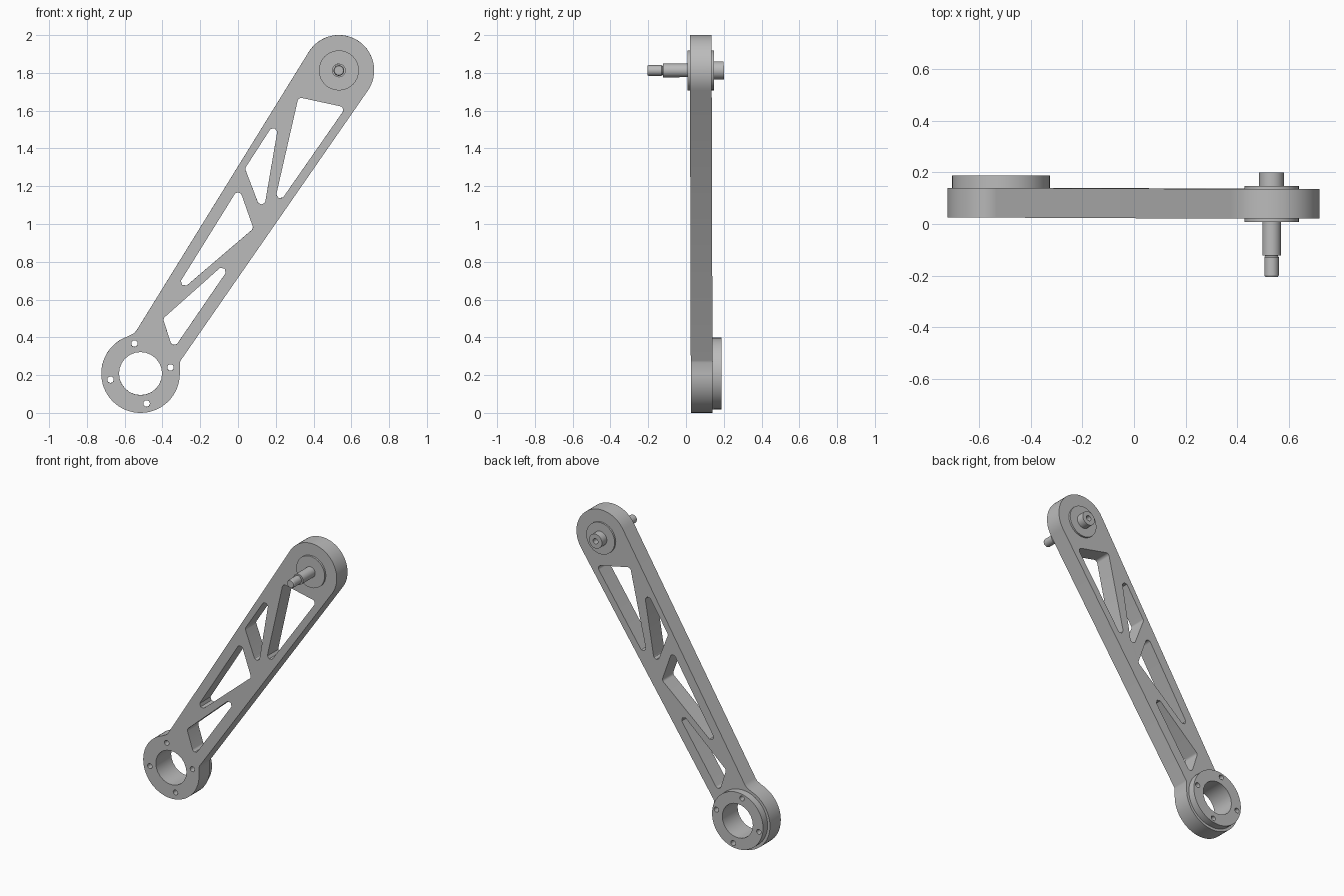
import bpy, bmesh
from math import sin, cos, pi, radians, tau
from mathutils import Vector, Matrix

if "Cube" in bpy.data.objects:
    bpy.data.objects.remove(bpy.data.objects["Cube"])

steel = bpy.data.materials.new("grey steel")
steel.use_nodes = True
GREY = (0.5, 0.5, 0.5, 1)
steel.diffuse_color = GREY
steel.node_tree.nodes["Principled BSDF"].inputs["Base Color"].default_value = GREY

LOW = Vector((-0.516, 0.208))    # centre of the clamp ring (x, z)
TOP = Vector((0.534, 1.813))     # centre of the shaft end
LEAN = Matrix.Rotation(0.0028, 4, "X")


def arc(c, r, a0=0, a1=360, n=48):
    """Points of an arc in the x-z plane; a full turn leaves out the repeat."""
    last = n if a1 - a0 >= 360 else n - 1
    angles = [radians(a0 + (a1 - a0) * i / last) for i in range(n)]
    return [c + r * Vector((cos(a), sin(a))) for a in angles]


def rounded(corners, r=0.021, n=6):
    """Polygon with every corner replaced by a tangent arc."""
    pts = []
    corners = [Vector(c) for c in corners]
    for i, c in enumerate(corners):
        u = (corners[i - 1] - c).normalized()
        v = (corners[(i + 1) % len(corners)] - c).normalized()
        half = u.angle(v) / 2
        centre = c + (u + v).normalized() * (r / sin(half))
        start = c + u * (r * cos(half) / sin(half)) - centre
        end = c + v * (r * cos(half) / sin(half)) - centre
        pts += [centre + start.lerp(end, k / n).normalized() * r for k in range(n + 1)]
    return pts


def finish(name, bm):
    bmesh.ops.remove_doubles(bm, verts=bm.verts, dist=0.00005)
    bmesh.ops.recalc_face_normals(bm, faces=bm.faces)
    mesh = bpy.data.meshes.new(name)
    bm.transform(LEAN)
    bm.to_mesh(mesh)
    bm.free()
    mesh.materials.append(steel)
    ob = bpy.data.objects.new(name, mesh)
    bpy.context.collection.objects.link(ob)
    bpy.ops.object.select_all(action="DESELECT")
    ob.select_set(True)
    bpy.context.view_layer.objects.active = ob
    bpy.ops.object.shade_smooth_by_angle(angle=radians(30))


def plate(name, y0, y1, loops):
    """Extrude an outline with holes between two depths."""
    cu = bpy.data.curves.new(name, "CURVE")
    cu.dimensions, cu.fill_mode, cu.extrude = "2D", "BOTH", (y1 - y0) / 2
    for loop in loops:
        sp = cu.splines.new("POLY")
        sp.points.add(len(loop) - 1)
        for p, q in zip(sp.points, loop):
            p.co = (q.x, q.y, 0, 1)
        sp.use_cyclic_u = True
    tmp = bpy.data.objects.new(name + "_outline", cu)
    bpy.context.collection.objects.link(tmp)
    bpy.context.view_layer.update()
    flat = bpy.data.meshes.new_from_object(tmp.evaluated_get(bpy.context.evaluated_depsgraph_get()))
    bm = bmesh.new()
    bm.from_mesh(flat)
    bpy.data.objects.remove(tmp)
    bpy.data.meshes.remove(flat)
    bm.transform(Matrix.Translation((0, (y0 + y1) / 2, 0)) @ Matrix.Rotation(pi / 2, 4, "X"))
    finish(name, bm)


def lathe(name, profile):
    """Turn a (radius, y) profile about the shaft axis."""
    bm = bmesh.new()
    verts = [bm.verts.new((TOP.x + r, y, TOP.y)) for r, y in profile]
    edges = [bm.edges.new(pair) for pair in zip(verts, verts[1:])]
    bmesh.ops.spin(bm, geom=verts + edges, cent=(TOP.x, 0, TOP.y), axis=(0, 1, 0),
                   angle=tau, steps=32)
    finish(name, bm)


# Ring bore and four bolt holes, shared by the arm and the flange behind it
holes = [arc(LOW, 0.114, n=24)]
for k in range(4):
    a = radians(101.5 + 90 * k)
    holes.append(arc(LOW + 0.162 * Vector((cos(a), sin(a))), 0.017, n=16))

# Arm: rounded top end, straight tapering sides, clamp ring, four truss windows
outline = arc(TOP, 0.187, -35, 148.7, 32)
outline += [Vector((-0.535, 0.44)), Vector((-0.549, 0.422))]
outline += arc(LOW, 0.208, 108.6, 360, 44)
outline += [Vector((-0.308, 0.265)), Vector((-0.303, 0.278))]
windows = [
    [(0.32, 1.671), (0.571, 1.617), (0.18, 1.056)],
    [(0.224, 1.584), (0.037, 1.294), (0.132, 1.045)],
    [(0.005, 1.194), (0.082, 0.976), (-0.371, 0.589)],
    [(0.03, 0.879), (-0.397, 0.499), (-0.344, 0.334)],
]
plate("arm", 0.026, 0.141, [outline] + holes + [rounded(w) for w in windows])
plate("ring_flange", 0.141, 0.189, [arc(LOW, 0.19)] + holes)

# Bearing through the top end
lathe("bearing", [(0, 0.013), (0.106, 0.013), (0.106, 0.153), (0, 0.153)])

# Stepped output shaft with a chamfered tip, and a drilled stub at the back
lathe("shaft", [(0, -0.2), (0.024, -0.2), (0.028, -0.194), (0.028, -0.124), (0.025, -0.12),
                (0.025, -0.117), (0.036, -0.117), (0.036, 0.02), (0, 0.02)])
lathe("shaft_stub", [(0, 0.14), (0.048, 0.14), (0.048, 0.205), (0.018, 0.205),
                     (0.018, 0.165), (0, 0.165)])
